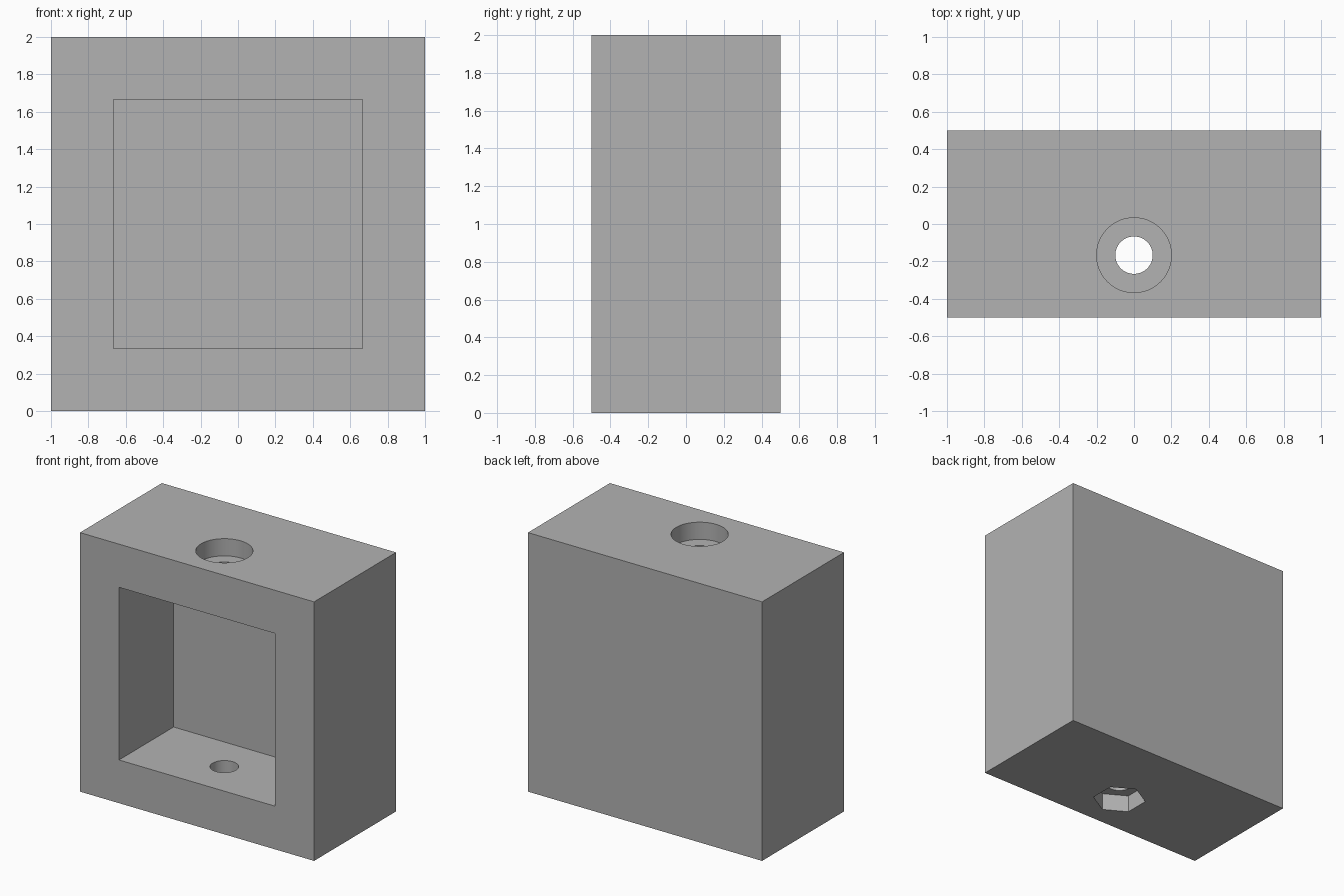
import bpy
import bmesh
from math import cos, sin, tau, pi

cube = bpy.data.objects.get("Cube")
if cube:
    bpy.data.objects.remove(cube, do_unlink=True)

WALL = 1 / 3          # wall thickness
BOLT_Y = -WALL / 2    # bolt axis, centred in the pocket
RECESS = 0.133        # depth of the head and nut recesses

grey = bpy.data.materials.new("plain grey")
grey.use_nodes = True
colour = (0.448, 0.448, 0.448, 1)
grey.diffuse_color = colour
grey.node_tree.nodes["Principled BSDF"].inputs["Base Color"].default_value = colour


def prism(name, outline, z0, z1):
    """Extrude a closed xy outline from z0 up to z1."""
    bm = bmesh.new()
    base = bm.faces.new([bm.verts.new((x, y, z0)) for x, y in outline])
    top = bmesh.ops.extrude_face_region(bm, geom=[base], use_keep_orig=True)["geom"]
    verts = [v for v in top if isinstance(v, bmesh.types.BMVert)]
    bmesh.ops.translate(bm, verts=verts, vec=(0, 0, z1 - z0))
    bmesh.ops.recalc_face_normals(bm, faces=bm.faces)
    mesh = bpy.data.meshes.new(name)
    bm.to_mesh(mesh)
    bm.free()
    mesh.materials.append(grey)
    obj = bpy.data.objects.new(name, mesh)
    bpy.context.collection.objects.link(obj)
    return obj


def rectangle(x, y0, y1):
    return [(-x, y0), (x, y0), (x, y1), (-x, y1)]


def ring(radius, sides):
    """Regular outline round the bolt axis with a corner pointing along y."""
    angles = [pi / 2 + tau * i / sides for i in range(sides)]
    return [(radius * cos(a), BOLT_Y + radius * sin(a)) for a in angles]


# Solid block
housing = prism("housing", rectangle(1, -0.5, 0.5), 0, 2)

# Front pocket, bolt hole, round head recess and hexagonal nut recess
cutters = [
    prism("pocket_cutter", rectangle(1 - WALL, -0.7, 0.5 - WALL), WALL, 2 - WALL),
    prism("bolt_hole_cutter", ring(0.1, 64), -0.2, 2.2),
    prism("head_recess_cutter", ring(0.2, 64), 2 - RECESS, 2.2),
    prism("nut_recess_cutter", ring(0.192, 6), -0.2, RECESS),
]

bpy.ops.object.select_all(action="DESELECT")
housing.select_set(True)
bpy.context.view_layer.objects.active = housing
for cutter in cutters:
    cutter.hide_render = True
    cut = housing.modifiers.new(cutter.name, "BOOLEAN")
    cut.operation = "DIFFERENCE"
    cut.solver = "EXACT"
    cut.object = cutter
    bpy.ops.object.modifier_apply(modifier=cut.name)
    bpy.data.objects.remove(cutter, do_unlink=True)

bpy.ops.object.shade_smooth_by_angle()
